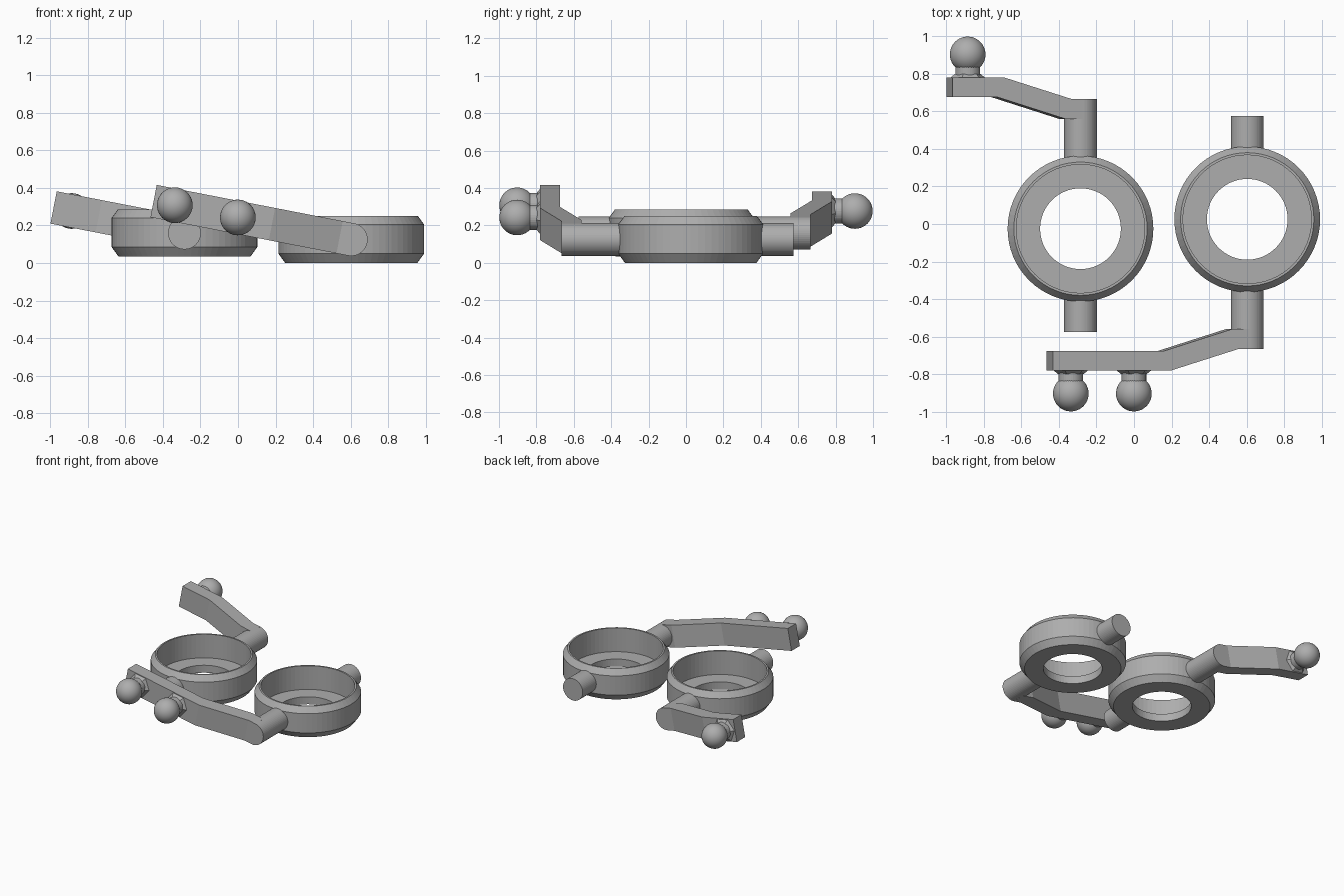
import bpy, bmesh
from math import radians, pi
from mathutils import Matrix, Vector

if "Cube" in bpy.data.objects:
    bpy.data.objects.remove(bpy.data.objects["Cube"], do_unlink=True)

grey = bpy.data.materials.new("plain_grey")
grey.use_nodes = True
COLOUR = (0.42, 0.42, 0.42, 1)
grey.diffuse_color = COLOUR
grey.node_tree.nodes["Principled BSDF"].inputs["Base Color"].default_value = COLOUR

AXLE_R = 0.0875
BALL_R = 0.095
BALL_Y = 0.928
TO_FRONT = Matrix.Rotation(pi / 2, 4, 'X')      # lathe axis z -> -y


def finish(name, bm, matrix, smooth=False):
    bm.transform(matrix)
    bmesh.ops.recalc_face_normals(bm, faces=bm.faces)
    mesh = bpy.data.meshes.new(name)
    bm.to_mesh(mesh)
    bm.free()
    mesh.materials.append(grey)
    obj = bpy.data.objects.new(name, mesh)
    bpy.context.collection.objects.link(obj)
    if smooth:
        bpy.ops.object.select_all(action='DESELECT')
        obj.select_set(True)
        bpy.context.view_layer.objects.active = obj
        bpy.ops.object.shade_smooth_by_angle(angle=radians(30))
    return obj


def lathe(name, profile, matrix, steps, closed=False):
    """Revolve (radius, height) points about z."""
    bm = bmesh.new()
    verts = [bm.verts.new((r, 0, h)) for r, h in profile]
    edges = [bm.edges.new(p) for p in zip(verts, verts[1:])]
    if closed:
        edges.append(bm.edges.new((verts[-1], verts[0])))
    bmesh.ops.spin(bm, geom=verts + edges, cent=(0, 0, 0), axis=(0, 0, 1),
                   angle=2 * pi, steps=steps, use_duplicate=False)
    bmesh.ops.remove_doubles(bm, verts=bm.verts, dist=1e-5)
    return finish(name, bm, matrix)


def rod(name, r, start, end, matrix, steps=48):
    return lathe(name, [(0, start), (r, start), (r, end), (0, end)], matrix, steps)


def arm(name, length, matrix):
    """Cranked bar: plan outline extruded across its height."""
    plan = [(0, 0.585), (0.1, 0.585), (0.465, 0.7), (length, 0.7),
            (length, 0.805), (0.43, 0.805), (0.063, 0.69), (0, 0.69)]
    bm = bmesh.new()
    face = bm.faces.new([bm.verts.new((-u, -y, -AXLE_R)) for u, y in plan])
    top = bmesh.ops.extrude_face_region(bm, geom=[face])["geom"]
    bmesh.ops.translate(bm, vec=(0, 0, 2 * AXLE_R),
                        verts=[v for v in top if isinstance(v, bmesh.types.BMVert)])
    return finish(name, bm, matrix)


def ball_stud(name, u, matrix):
    place = matrix @ Matrix.Translation((-u, 0, 0))
    lathe(name + "_flare", [(0, 0.8), (0.1, 0.8), (0.068, 0.825), (0, 0.825)],
          place @ TO_FRONT, 6)
    rod(name + "_neck", 0.066, 0.8, BALL_Y, place @ TO_FRONT, 32)
    bm = bmesh.new()
    bmesh.ops.create_uvsphere(bm, u_segments=40, v_segments=20, radius=BALL_R)
    finish(name + "_ball", bm, place @ Matrix.Translation((0, -BALL_Y, 0)) @ TO_FRONT, True)


def rocker(side, centre, flip, length, studs):
    base = Matrix.Translation(centre) @ Matrix.Diagonal((1, flip, 1, 1))
    # bearing cup with chamfered rims, stepped floor and round hole
    cup = [(0.215, 0), (0.352, 0), (0.388, 0.05), (0.388, 0.205), (0.355, 0.25),
           (0.342, 0.25), (0.342, 0.06), (0.215, 0.06)]
    lathe(side + "_cup", cup, base, 64, closed=True)
    # pivot pegs on both sides
    pivot = base @ Matrix.Translation((0, 0, 0.125))
    rod(side + "_arm_axle", AXLE_R, 0.36, 0.69, pivot @ TO_FRONT)
    rod(side + "_free_axle", AXLE_R, -0.55, -0.36, pivot @ TO_FRONT)
    # tilted arm with ball studs
    tilt = pivot @ Matrix.Rotation(radians(11), 4, 'Y')
    arm(side + "_arm", length, tilt)
    for i, u in enumerate(studs):
        ball_stud(f"{side}_stud_{i + 1}", u, tilt)


rocker("left", Vector((0.603, 0.025, 0)), 1, 1.072, [0.615, 0.957])
rocker("right", Vector((-0.285, -0.025, 0.035)), -1, 0.71, [0.612])
